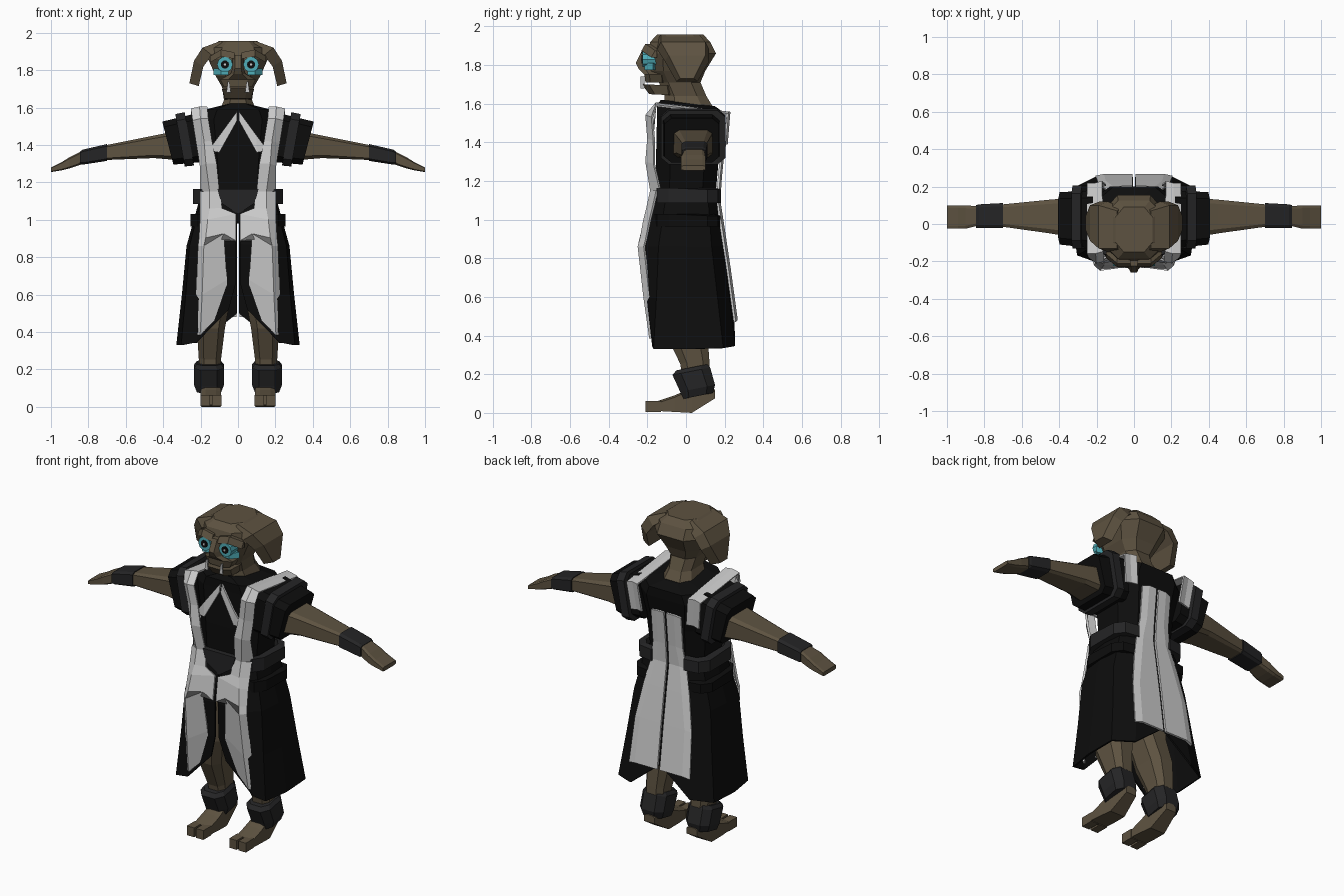
import bpy, bmesh
from math import cos, sin, pi


def mat(name, r, g, b):
    m = bpy.data.materials.new(name)
    m.diffuse_color = (r, g, b, 1)
    return m


SKIN = mat("skin", .11, .085, .052)
BLACK = mat("black_cloth", .004, .004, .004)
DARK = mat("dark_wrap", .018, .018, .019)
WHITE = mat("white_cloth", .75, .74, .72)
CYAN = mat("eye_cyan", .08, .42, .48)


def build(name, verts, faces, m, mirror=True, thick=0):
    me = bpy.data.meshes.new(name)
    me.from_pydata(verts, [], faces)
    bm = bmesh.new()
    bm.from_mesh(me)
    bmesh.ops.recalc_face_normals(bm, faces=bm.faces)
    bm.to_mesh(me)
    bm.free()
    me.materials.append(m)
    ob = bpy.data.objects.new(name, me)
    bpy.context.collection.objects.link(ob)
    if thick:
        s = ob.modifiers.new("thickness", 'SOLIDIFY')
        s.thickness, s.offset = thick, 0
    if mirror:
        ob.modifiers.new("mirror", 'MIRROR').use_clip = False
    return ob


def loft(name, rings, m, mirror=True):
    """Closed rings of points joined by quads and capped."""
    n = len(rings[0])
    f = [(i*n+j, i*n+(j+1) % n, (i+1)*n+(j+1) % n, (i+1)*n+j)
         for i in range(len(rings)-1) for j in range(n)]
    f += [tuple(range(n)), tuple(range((len(rings)-1)*n, len(rings)*n))]
    return build(name, [p for r in rings for p in r], f, m, mirror)


def sheet(name, rows, m, thick=.012, mirror=True):
    """Open grid of points given thickness."""
    n = len(rows[0])
    f = [(i*n+j, i*n+j+1, (i+1)*n+j+1, (i+1)*n+j)
         for i in range(len(rows)-1) for j in range(n-1)]
    return build(name, [p for r in rows for p in r], f, m, mirror, thick)


def oct_z(z, hw, y0, y1, x=0, slope=0, c=.45):
    """Chamfered rectangle lying flat; slope tilts it along y."""
    yc, hy = (y0+y1)/2, (y1-y0)/2
    pts = [(1, -1+c), (1, 1-c), (1-c, 1), (c-1, 1), (-1, 1-c), (-1, c-1), (c-1, -1), (1-c, -1)]
    return [(x+hw*a, yc+hy*b, z+slope*(yc+hy*b)) for a, b in pts]


def rect_x(x, y0, y1, z0, z1, lean=0, c=.25):
    """Chamfered rectangle facing x; lean moves its top outwards."""
    yc, hy, zc, hz = (y0+y1)/2, (y1-y0)/2, (z0+z1)/2, (z1-z0)/2
    pts = [(1, c-1), (1, 1-c), (1-c, 1), (c-1, 1), (-1, 1-c), (-1, c-1), (c-1, -1), (1-c, -1)]
    return [(x+lean*b, yc+hy*a, zc+hz*b) for a, b in pts]


def box(name, x0, x1, y0, y1, z0, z1, m, mirror=True):
    return loft(name, [[(x0, y0, z), (x1, y0, z), (x1, y1, z), (x0, y1, z)] for z in (z0, z1)], m, mirror)


# head with neck
loft("head", [oct_z(*r) for r in [
    (1.55, .11, -.11, .16), (1.64, .075, -.11, .105), (1.71, .085, -.14, .075),
    (1.77, .12, -.18, .10), (1.86, .16, -.20, .155), (1.92, .155, -.185, .125),
    (1.957, .10, -.15, .09)]], SKIN, False)
# drooping ears
loft("ear", [[(xi, y0, zi), (xo, y0+.02, zo), (xo, y1-.02, zo), (xi, y1, zi)]
             for xi, zi, xo, zo, y0, y1 in [
    (.07, 1.93, .09, 1.957, -.15, .09), (.14, 1.88, .19, 1.92, -.15, .12),
    (.185, 1.82, .235, 1.85, -.11, .12), (.21, 1.715, .26, 1.73, -.05, .06)]], SKIN)
# face
loft("muzzle", [oct_z(*r) for r in [
    (1.71, .075, -.21, -.1), (1.75, .095, -.215, -.1), (1.78, .04, -.245, -.1),
    (1.81, .03, -.26, -.1), (1.88, .03, -.225, -.1)]], SKIN, False)
loft("lower_jaw", [oct_z(1.64, .07, -.19, -.06, slope=-.05),
                   oct_z(1.69, .085, -.23, -.06, slope=-.05)], SKIN, False)
loft("brow", [[(x, -.23+d, z), (x, -.15, z), (x, -.15, z+.03), (x, -.21+d, z+.035)]
              for x, z, d in ((.02, 1.86, 0), (.09, 1.875, 0), (.15, 1.84, .05))], SKIN)
loft("tusk", [[(.05+s, -.235, z), (.05, -.215, z), (.05-s, -.235, z)]
              for z, s in ((1.68, .012), (1.74, .004))], WHITE)


def disc(name, r, y0, y1, m, n=10):
    loft(name, [[(.07+r*cos(2*pi*k/n), y, 1.83+r*sin(2*pi*k/n)) for k in range(n)]
                for y in (y0, y1)], m)


disc("eye", .042, -.225, -.15, CYAN)
disc("pupil", .022, -.229, -.22, BLACK)
disc("eye_glint", .007, -.232, -.225, WHITE, 6)
loft("eye_pouch", [[(.05, -.21, z), (.09, -.215, z), (.13, -.17, z), (.06, -.15, z)]
                   for z in (1.775, 1.81)], CYAN)

# robe body
loft("robe_torso", [oct_z(*r) for r in [
    (.98, .2, -.15, .15), (1.15, .185, -.155, .155), (1.32, .2, -.155, .17),
    (1.52, .235, -.15, .2, 0, -.12), (1.575, .20, -.15, .2, 0, -.12),
    (1.605, .08, -.13, .15, 0, -.12)]], BLACK, False)
# sleeves and shoulder bands
loft("sleeve", [rect_x(.2, -.13, .18, 1.31, 1.57, .02),
                rect_x(.375, -.11, .17, 1.295, 1.525, .03)], BLACK)
loft("shoulder_band", [rect_x(.26, -.13, .205, 1.29, 1.575, .025),
                       rect_x(.31, -.13, .205, 1.285, 1.565, .025)], DARK)
# arms, wrist wraps and hands
loft("arm", [rect_x(*r) for r in [
    (.33, -.07, .14, 1.32, 1.475), (.45, -.05, .13, 1.33, 1.45), (.7, -.015, .105, 1.32, 1.40),
    (.84, -.01, .095, 1.295, 1.365), (.9, -.025, .1, 1.275, 1.335),
    (.94, -.025, .1, 1.265, 1.31), (1.0, -.025, .1, 1.255, 1.28)]], SKIN)
loft("wrist_wrap", [rect_x(.7, -.022, .112, 1.315, 1.405), rect_x(.83, -.022, .105, 1.295, 1.375),
                    rect_x(.845, -.02, .10, 1.30, 1.365)], DARK)

# open-fronted skirt
sheet("robe_skirt", [
    [(.01, -.155, 1.13), (.12, -.155, 1.13), (.185, -.1, 1.13), (.195, 0, 1.13),
     (.185, .11, 1.13), (.1, .155, 1.13), (.005, .155, 1.13)],
    [(.01, -.205, .87), (.17, -.22, .86), (.255, -.14, .86), (.27, 0, .86),
     (.255, .13, .86), (.15, .19, .86), (.005, .19, .86)],
    [(.012, -.2, .66), (.2, -.2, .6), (.275, -.15, .6), (.295, 0, .6),
     (.285, .16, .6), (.17, .22, .6), (.005, .22, .66)],
    [(.05, -.185, .52), (.22, -.17, .345), (.30, -.165, .33), (.325, 0, .33),
     (.32, .19, .335), (.2, .25, .345), (.005, .245, .50)]], BLACK, .01)

# white stole over shoulder, front and hem
sheet("stole_upper", [[(a, y+.01, z), (b, y, z), (c, y+e, z-.01)] for a, b, c, y, z, e in [
    (.15, .19, .23, .20, 1.39, 0), (.17, .21, .25, .215, 1.555, 0),
    (.165, .205, .25, -.155, 1.60, 0), (.16, .20, .24, -.205, 1.54, .03),
    (.14, .18, .22, -.195, 1.42, .03), (.115, .17, .20, -.205, 1.30, .04),
    (.10, .15, .20, -.18, 1.15, .05)]], WHITE)
sheet("stole_lower", [[(a, y+.01, za), (b, y, zb), (c, y+.03, zb)] for a, b, c, y, za, zb in [
    (.10, .15, .20, -.18, 1.15, 1.15), (.085, .15, .20, -.20, 1.06, 1.06),
    (.01, .16, .20, -.215, 1.03, 1.0), (.01, .17, .205, -.235, .885, .9),
    (.075, .18, .21, -.245, .92, .86), (.06, .19, .22, -.215, .68, .6),
    (.06, .20, .235, -.185, .53, .385)]], WHITE)
# lapel
build("lapel", [(.005, -.16, 1.58), (.005, -.17, 1.53), (.10, -.18, 1.36), (.16, -.18, 1.37), (.10, -.18, 1.45)],
      [(0, 1, 2, 4), (4, 2, 3)], WHITE, thick=.012)
# back panel
sheet("back_panel", [[(.008, y, z), (b, y, z), (c, y-.01, z-.01)] for b, c, y, z in [
    (.06, .10, .20, 1.42), (.06, .10, .18, 1.22), (.08, .12, .172, 1.10),
    (.11, .155, .195, .95), (.15, .19, .225, .75), (.16, .205, .262, .48)]], WHITE)

# belts wrap each side, with a pointed buckle in front
for name, z0, z1, g in (("upper_belt", 1.085, 1.165, .0), ("lower_belt", .965, 1.03, .015)):
    path = [(.13, -.17), (.2, -.15), (.24, -.09), (.24, .11), (.2, .165), (.11, .18)]
    inner = [(.12, -.14), (.18, -.12), (.2, -.08), (.2, .1), (.17, .14), (.1, .15)]
    loft(name, [[(x+g, y, z0), (x+g, y, z1-.01*(y > 0)), (u, v, z1), (u, v, z0)]
                for (x, y), (u, v) in zip(path, inner)], BLACK if g else DARK)
buckle = [(-.11, 1.165), (.11, 1.165), (.09, 1.09), (.0, 1.03), (-.09, 1.09)]
loft("buckle", [[(x, y, z) for x, z in buckle] for y in (-.185, -.15)], DARK, False)

# legs with tilted ankle wraps
loft("leg", [oct_z(*r) for r in [
    (.95, .09, -.10, .11, .10), (.58, .085, -.14, .07, .125), (.42, .075, -.11, .11, .145),
    (.26, .06, -.03, .12, .15, .2), (.09, .05, .0, .13, .15, .2)]], SKIN)
loft("ankle_wrap", [oct_z(*r) for r in [
    (.075, .065, -.02, .14, .155, .2), (.115, .08, -.03, .15, .155, .2),
    (.21, .08, -.07, .125, .155, .2), (.23, .065, -.05, .11, .155, .2)]], DARK)
# feet and toes
loft("foot", [[(.145-w, y, z0), (.145+w, y, z0), (.145+w, y, z1-.01), (.145+w*.5, y, z1),
               (.145-w*.5, y, z1), (.145-w, y, z1-.01)]
              for y, w, z0, z1 in [(.15, .035, .075, .12), (.03, .05, 0, .13),
                                   (-.06, .055, .005, .09), (-.15, .055, .01, .06)]], SKIN)
for x in (.088, .15):
    box("toe", x, x+.05, -.21, -.13, .005, .062, SKIN)
